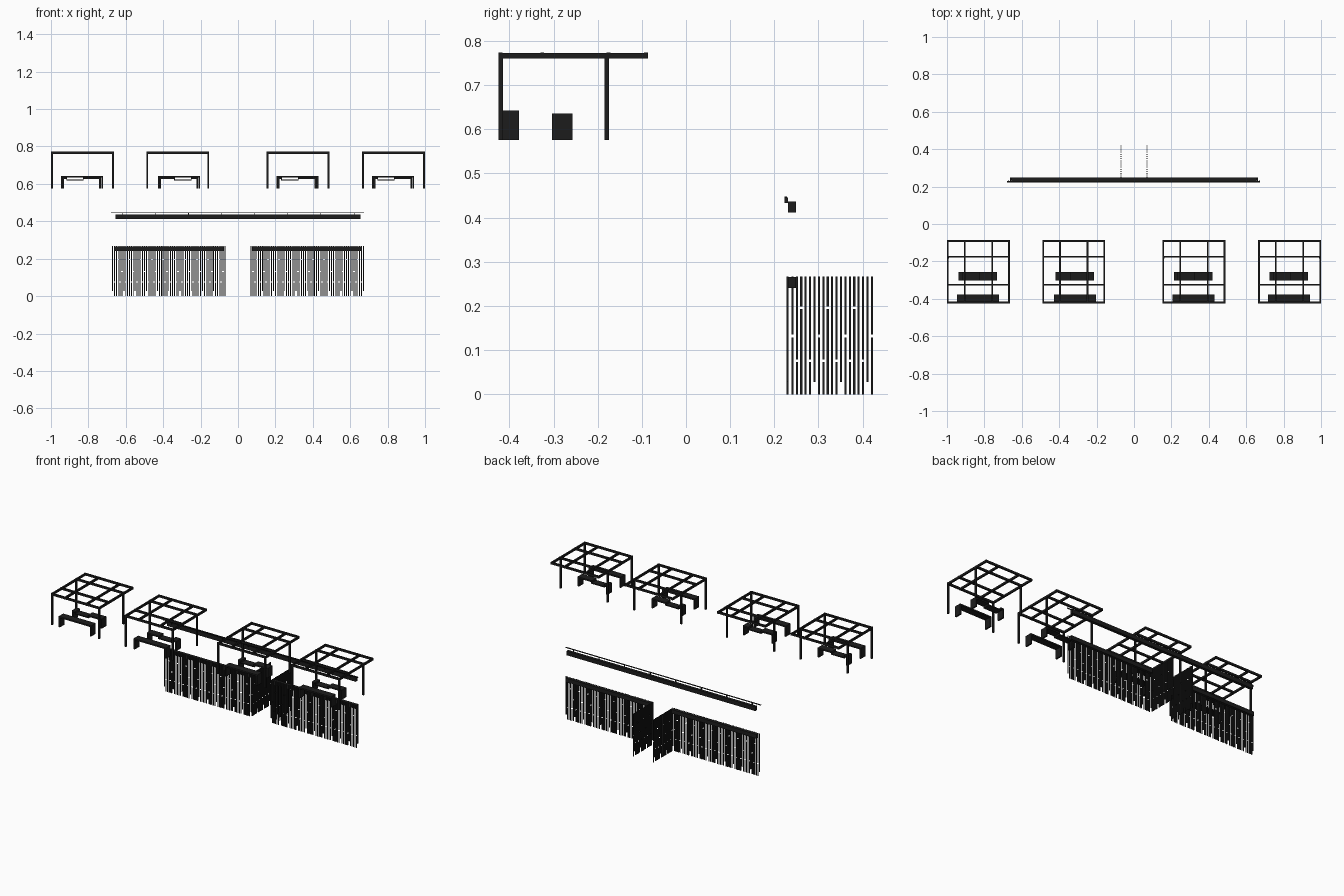
import bpy, bmesh

if "Cube" in bpy.data.objects:
    bpy.data.objects.remove(bpy.data.objects["Cube"])

dark = bpy.data.materials.new("dark_metal")
dark.diffuse_color = (0.012, 0.012, 0.012, 1)
dark.use_nodes = True
dark.node_tree.nodes["Principled BSDF"].inputs["Base Color"].default_value = dark.diffuse_color


def boxes(name, items):
    """One object made of boxes given as (x0, x1, y0, y1, z0, z1)."""
    bm = bmesh.new()
    for x0, x1, y0, y1, z0, z1 in items:
        vs = bmesh.ops.create_cube(bm, size=1)["verts"]
        for v in vs:
            v.co.x = x1 if v.co.x > 0 else x0
            v.co.y = y1 if v.co.y > 0 else y0
            v.co.z = z1 if v.co.z > 0 else z0
    me = bpy.data.meshes.new(name)
    bm.to_mesh(me)
    bm.free()
    me.materials.append(dark)
    ob = bpy.data.objects.new(name, me)
    bpy.context.collection.objects.link(ob)
    return ob


def bench(name, x0, x1, y0, y1, top, tray=None):
    base, t = 0.576, 0.009
    parts = [(x0, x0 + t, y0, y1, base, top - t),
             (x1 - t, x1, y0, y1, base, top - t)]
    if tray:
        # seat with a shallow lowered tray
        a, b = tray
        parts += [(x0, a, y0, y1, top - t, top), (b, x1, y0, y1, top - t, top),
                  (a, b, y0, y1, 0.617, 0.623),
                  (a - 0.004, a, y0, y1, 0.617, top - t),
                  (b, b + 0.004, y0, y1, 0.617, top - t)]
    else:
        parts.append((x0, x1, y0, y1, top - t, top))
    boxes(name, parts)


# four pergolas, each with two benches
for n, (x, tray) in enumerate([(-1.0, -0.914), (-0.49, -0.337),
                               (0.152, 0.235), (0.664, 0.749)], 1):
    W, w = 0.336, 0.009
    y0, y1 = -0.424, -0.086
    frame = []
    for d in (0, 0.09, 0.237, W - w):
        frame.append((x + d, x + d + w, y0, y1, 0.760, 0.773))
    for y in (y0, -0.330, -0.180, y1 - w):
        frame.append((x, x + W, y, y + w, 0.761, 0.774))
    boxes(f"pergola_{n}_canopy", frame)
    boxes(f"pergola_{n}_posts",
          [(px, px + 0.010, py, py + 0.010, 0.576, 0.762)
           for px in (x, x + W - 0.010) for py in (-0.424, -0.184)])
    off = 0.053 if n in (1, 3, 4) else 0.062
    bench(f"front_bench_{n}", x + off, x + off + 0.225, -0.423, -0.378, 0.643)
    bench(f"back_bench_{n}", x + off + 0.008, x + off + 0.214,
          -0.303, -0.257, 0.636, (tray, tray + 0.085))


# slats with staggered gaps and staggered lower ends
GAPS = {1: 0.132, 2: 0.076, 3: 0.196, 5: 0.076}


def slat(x, y, i, w=0.0048):
    k, top = i % 6, 0.267
    box = (x - w / 2, x + w / 2, y - w / 2, y + w / 2)
    if k in GAPS:
        g = GAPS[k]
        return [box + (0.0, g - 0.003), box + (g + 0.003, top)]
    return [box + (0.028 if k == 0 else 0.0, top)]


for side, s in (("left", -1), ("right", 1)):
    front, back = [], []
    for i in range(61):
        front += slat(s * (0.070 + 0.01 * i), 0.2295, i)
    for i in range(1, 20):
        back += slat(s * 0.070, 0.2310 + 0.01 * i, i)
    boxes(f"{side}_fence_slats", front)
    boxes(f"{side}_return_slats", back)
    xs = sorted((s * 0.074, s * 0.662))
    boxes(f"{side}_fence_beam", [(xs[0], xs[1], 0.2315, 0.249, 0.241, 0.266)])

# long raised beam and the thin rail in front of it
boxes("long_beam", [(-0.655, 0.655, 0.231, 0.249, 0.411, 0.437)])
boxes("thin_rail", [(-0.678, 0.674, 0.223, 0.229, 0.444, 0.448)])
boxes("rail_brackets", [(-0.62 + 0.177 * i, -0.617 + 0.177 * i,
                         0.223, 0.231, 0.433, 0.446) for i in range(8)])
